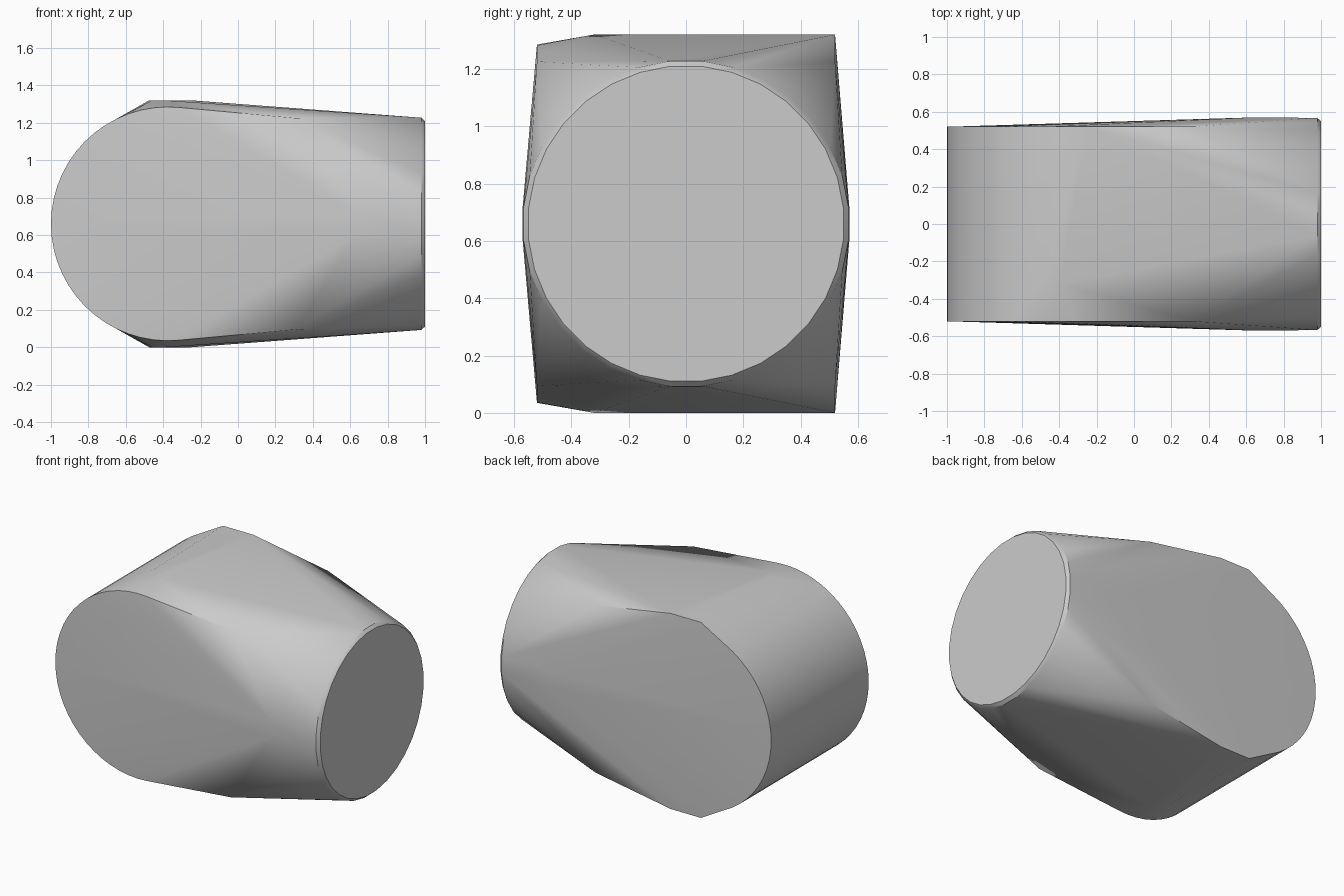
import bpy
import bmesh
from math import sin, cos, pi, radians

if "Cube" in bpy.data.objects:
    bpy.data.objects.remove(bpy.data.objects["Cube"], do_unlink=True)

MID = 0.66      # height of the axis
HALF = 0.52     # half depth of the rounded end

grey = bpy.data.materials.new("light grey")
grey.use_nodes = True
colour = (0.6, 0.6, 0.6, 1)
grey.diffuse_color = colour
grey.node_tree.nodes["Principled BSDF"].inputs["Base Color"].default_value = colour

points = []

# Rounded end: the same arc on the front and back faces
for y in (-HALF, HALF):
    for i in range(33):
        a = radians(78) + radians(204) * i / 32
        points.append((-0.375 + 0.625 * cos(a), y, MID + 0.625 * sin(a)))

# Upper and lower corners, mirrored about the axis
for s in (-1, 1):
    for y in (-HALF, HALF):
        points.append((0.31, y, MID + s * 0.565))
    for x, y in ((-0.475, HALF), (-0.25, HALF), (-0.46, -0.26), (-0.39, -0.32)):
        points.append((x, y, MID + s * 0.66))

# Side swellings that lead into the round end
for y in (-0.57, 0.57):
    for s in (-1, 1):
        points.append((0.64, y, MID + s * 0.056))

# Round end with a small bevel
for x, r in ((0.98, 0.57), (1.0, 0.552)):
    for i in range(32):
        a = 2 * pi * (i + 0.5) / 32
        points.append((x, r * cos(a), MID + r * sin(a)))

# Wrap all of it in one convex skin
bm = bmesh.new()
for p in points:
    bm.verts.new(p)
hull = bmesh.ops.convex_hull(bm, input=bm.verts[:])
loose = [v for v in bm.verts if not v.link_faces]
bmesh.ops.delete(bm, geom=loose, context='VERTS')
bmesh.ops.dissolve_limit(bm, angle_limit=radians(0.3), verts=bm.verts[:], edges=bm.edges[:])
bmesh.ops.recalc_face_normals(bm, faces=bm.faces[:])

mesh = bpy.data.meshes.new("tapered_body")
bm.to_mesh(mesh)
bm.free()
mesh.materials.append(grey)
body = bpy.data.objects.new("tapered_body", mesh)
bpy.context.collection.objects.link(body)
bpy.context.view_layer.objects.active = body
body.select_set(True)
bpy.ops.object.shade_smooth_by_angle(angle=radians(30))
